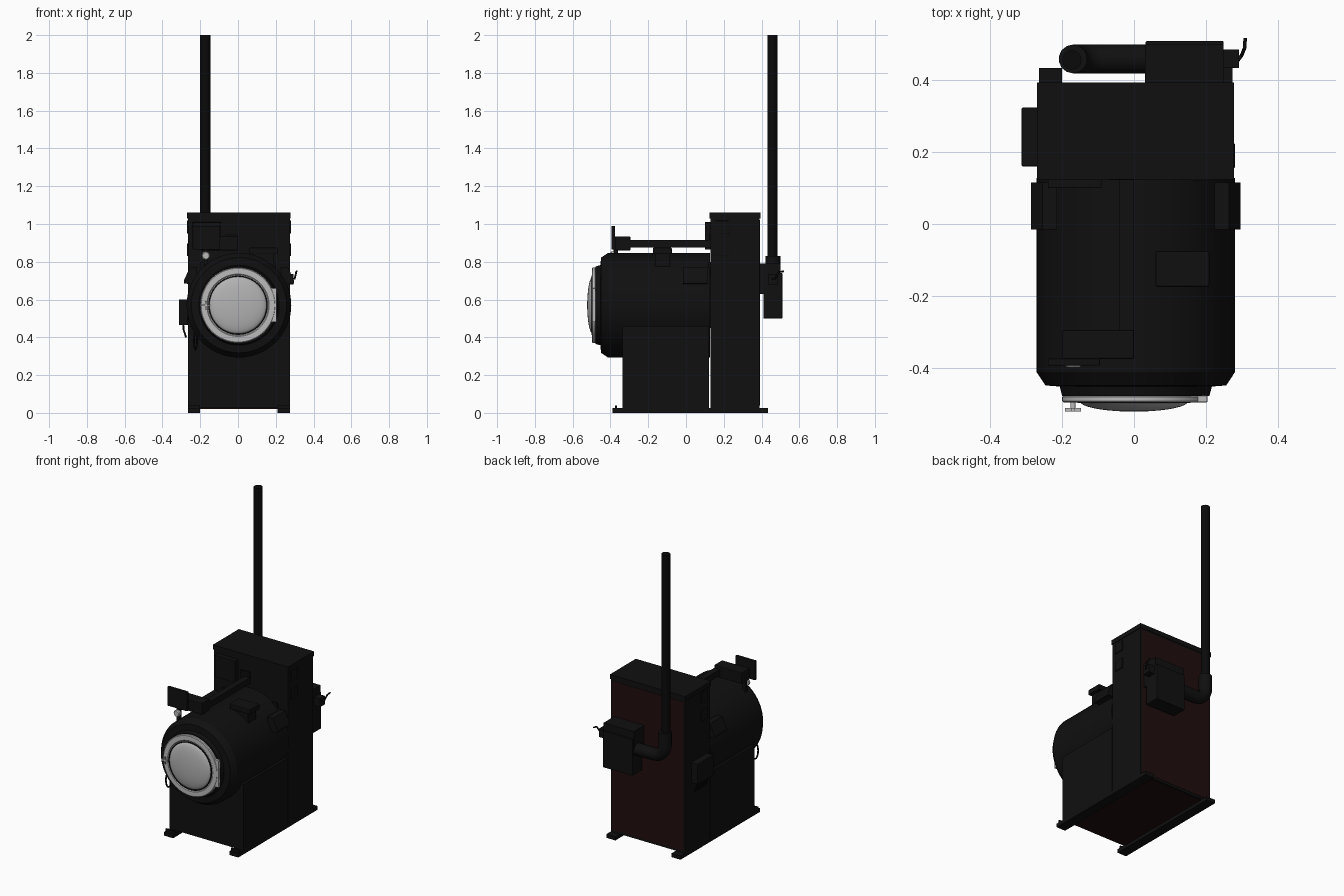
import bpy
import bmesh
from math import radians, sin, cos, tau
from mathutils import Vector

cube = bpy.data.objects.get("Cube")
if cube:
    bpy.data.objects.remove(cube, do_unlink=True)


def material(name, color):
    mat = bpy.data.materials.new(name)
    mat.use_nodes = True
    mat.diffuse_color = (*color, 1)
    shader = next(n for n in mat.node_tree.nodes if n.type == "BSDF_PRINCIPLED")
    shader.inputs["Base Color"].default_value = (*color, 1)
    return mat


black = material("black enamel", (0.005, 0.005, 0.005))
soot = material("soot black", (0.003, 0.003, 0.003))
red = material("dark red panel", (0.015, 0.004, 0.004))
silver = material("brushed silver", (0.5, 0.5, 0.5))
glass = material("pale door glass", (0.45, 0.45, 0.45))


def finish(name, bm, mat, smooth=False):
    bmesh.ops.recalc_face_normals(bm, faces=bm.faces)
    mesh = bpy.data.meshes.new(name)
    bm.to_mesh(mesh)
    bm.free()
    mesh.materials.append(mat)
    obj = bpy.data.objects.new(name, mesh)
    bpy.context.collection.objects.link(obj)
    if smooth:
        shade(obj)
    return obj


def shade(obj):
    bpy.ops.object.select_all(action="DESELECT")
    obj.select_set(True)
    bpy.context.view_layer.objects.active = obj
    bpy.ops.object.shade_smooth_by_angle(angle=radians(30))


def box(name, mat, xs, ys, zs, bevel=0):
    bm = bmesh.new()
    bmesh.ops.create_cube(bm, size=1)
    for v in bm.verts:
        v.co = Vector([lo + (hi - lo) * (c + 0.5) for c, (lo, hi) in zip(v.co, (xs, ys, zs))])
    if bevel:
        bmesh.ops.bevel(bm, geom=bm.edges[:], offset=bevel, segments=2, affect="EDGES", profile=0.5)
    return finish(name, bm, mat)


def prism(name, mat, outline, ys):
    """Extrude an x-z outline along y."""
    bm = bmesh.new()
    face = bm.faces.new([bm.verts.new((x, ys[0], z)) for x, z in outline])
    extruded = bmesh.ops.extrude_face_region(bm, geom=[face])["geom"]
    moved = [g for g in extruded if isinstance(g, bmesh.types.BMVert)]
    bmesh.ops.translate(bm, verts=moved, vec=(0, ys[1] - ys[0], 0))
    return finish(name, bm, mat)


def lathe(name, mat, profile, x, z, steps=64):
    """Spin a (radius, y) profile around an axis parallel to y."""
    bm = bmesh.new()
    verts = [bm.verts.new((x + r, y, z)) for r, y in profile]
    edges = [bm.edges.new(pair) for pair in zip(verts, verts[1:])]
    bmesh.ops.spin(bm, geom=verts + edges, cent=(x, 0, z), axis=(0, 1, 0), angle=tau, steps=steps)
    bmesh.ops.remove_doubles(bm, verts=bm.verts, dist=0.0001)
    return finish(name, bm, mat, True)


def tube(name, mat, points, radius, closed=False):
    curve = bpy.data.curves.new(name, "CURVE")
    curve.dimensions = "3D"
    curve.bevel_depth = radius
    curve.bevel_resolution = 5
    curve.use_fill_caps = True
    spline = curve.splines.new("POLY")
    spline.points.add(len(points) - 1)
    for p, co in zip(spline.points, points):
        p.co = (*co, 1)
    spline.use_cyclic_u = closed
    curve.materials.append(mat)
    obj = bpy.data.objects.new(name, curve)
    bpy.context.collection.objects.link(obj)
    bpy.ops.object.select_all(action="DESELECT")
    obj.select_set(True)
    bpy.context.view_layer.objects.active = obj
    bpy.ops.object.convert(target="MESH")
    shade(bpy.context.view_layer.objects.active)


LEFT, RIGHT = 0.275, -0.265
WIDTH = (RIGHT, LEFT)
AXIS = 0.57

# Skids with small upturned front lips
for side, xs in (("right", (RIGHT, -0.2)), ("left", (0.21, LEFT))):
    box(side + "_skid", black, xs, (-0.39, 0.435), (0, 0.025))
    box(side + "_skid_lip", black, xs, (-0.375, -0.365), (0.02, 0.04))

# Cabinet, cap and lower front base
box("rear_cabinet", black, WIDTH, (0.13, 0.39), (0.025, 1.035))
box("cabinet_cap", black, (-0.27, 0.279), (0.124, 0.394), (1.03, 1.06))
box("front_base", black, WIDTH, (-0.335, 0.122), (0.025, 0.46))
box("base_joint", black, (-0.2, 0.2), (0.12, 0.132), (0.45, 0.8))
box("back_panel", red, (-0.255, 0.265), (0.388, 0.392), (0.04, 1.02))
box("underside_panel", red, (-0.2, 0.21), (-0.325, 0.38), (0.021, 0.026))

# Drum with stepped front and door
lathe("drum", black, [(0, 0.128), (0.277, 0.128), (0.277, -0.412), (0.252, -0.45),
                      (0.212, -0.453), (0.205, -0.48), (0, -0.48)], 0.005, AXIS)
lathe("door_ring", silver, [(0.15, -0.478), (0.197, -0.478), (0.2, -0.482), (0.2, -0.494),
                            (0.195, -0.498), (0.165, -0.498), (0.16, -0.494), (0.15, -0.494),
                            (0.15, -0.478)], 0, AXIS)
lathe("door_seal", soot, [(0.157, -0.49), (0.157, -0.499), (0.151, -0.499), (0.151, -0.49)], 0, AXIS)
dome = [(0.151 * sin(t * tau / 48), -0.494 - 0.029 * (cos(t * tau / 48))) for t in range(13)]
lathe("door_glass", glass, dome, 0, AXIS)
box("door_hinge", silver, (0.165, 0.205), (-0.497, -0.478), (0.48, 0.66), 0.003)

# Door latch knob
lathe("latch_stem", silver, [(0, -0.49), (0.007, -0.49), (0.007, -0.52), (0, -0.52)], -0.17, AXIS, 16)
for name, half_x, half_z in (("latch_bar", 0.022, 0.005), ("latch_cross_bar", 0.005, 0.022)):
    box(name, silver, (-0.17 - half_x, -0.17 + half_x), (-0.523, -0.513), (AXIS - half_z, AXIS + half_z))

# Control panel, its arm and the gauge below it
box("control_panel", black, (-0.24, -0.095), (-0.395, -0.375), (0.865, 0.99), 0.003)
box("control_bracket", black, (-0.2, 0), (-0.376, -0.295), (0.86, 0.935), 0.004)
box("control_arm", black, (-0.04, 0), (-0.3, 0.13), (0.875, 0.915))
lathe("gauge", silver, [(0, -0.38), (0.022, -0.38), (0.022, -0.395), (0.017, -0.4), (0, -0.4)], -0.17, 0.832, 24)
box("gauge_mount", black, (-0.18, -0.16), (-0.385, -0.36), (0.77, 0.87))

# Fittings on the drum
box("drum_hatch_neck", black, (0.08, 0.19), (-0.165, -0.085), (0.76, 0.85))
box("drum_hatch", black, (0.06, 0.21), (-0.175, -0.075), (0.84, 0.875), 0.005)
for side, s in (("left", 1), ("right", -1)):
    outline = [(s * x + 0.005, z) for x, z in ((0.22, 0.77), (0.26, 0.77), (0.292, 0.7), (0.292, 0.685), (0.23, 0.68))]
    prism(side + "_drum_lug", black, outline, (-0.015, 0.115))

# Cabinet fittings
box("switch_box", black, (-0.24, -0.09), (0.1, 0.132), (0.865, 1.01), 0.003)
box("nameless_plate", soot, (-0.07, 0.0), (0.123, 0.132), (0.9, 0.95))
for side, edge in (("left", LEFT), ("right", RIGHT)):
    for level, z in (("lower", 0.83), ("upper", 0.95)):
        box(f"{side}_{level}_handle", black, (edge - 0.006, edge + 0.006), (0.155, 0.225), (z, z + 0.068), 0.003)
box("side_junction_box", black, (-0.313, RIGHT), (0.16, 0.325), (0.465, 0.6), 0.004)
for i in range(4):
    y = 0.19 + i * 0.035
    tube("junction_cable", soot, [(-0.29, y, 0.47), (-0.288, y, 0.44), (-0.275, y, 0.4)], 0.005)

# Hanging cable loop beside the drum front
loop = [(-0.225 + 0.008 * sin(a * tau / 20), -0.4 + 0.018 * sin(a * tau / 20), 0.385 + 0.05 * cos(a * tau / 20))
        for a in range(20)]
tube("hanging_loop", soot, loop, 0.005, True)

# Rear exhaust box, damper and lever
box("exhaust_housing", black, (0.03, 0.25), (0.39, 0.5), (0.63, 0.79))
box("exhaust_box", black, (0.032, 0.25), (0.41, 0.51), (0.5, 0.74), 0.004)
box("damper_stub", black, (0.25, 0.293), (0.435, 0.487), (0.68, 0.735))
tube("damper_lever", black, [(0.285, 0.45, 0.71), (0.3, 0.47, 0.71), (0.308, 0.49, 0.745), (0.31, 0.518, 0.75)], 0.005)

# Elbow duct and chimney
bend = [(-0.09 - 0.08 * sin(t * tau / 32), 0.46, 0.74 - 0.08 * cos(t * tau / 32)) for t in range(9)]
tube("elbow_duct", black, [(0.04, 0.46, 0.66)] + bend + [(-0.17, 0.46, 0.83)], 0.04)
tube("chimney", soot, [(-0.173, 0.457, 0.8), (-0.173, 0.457, 2)], 0.027)
